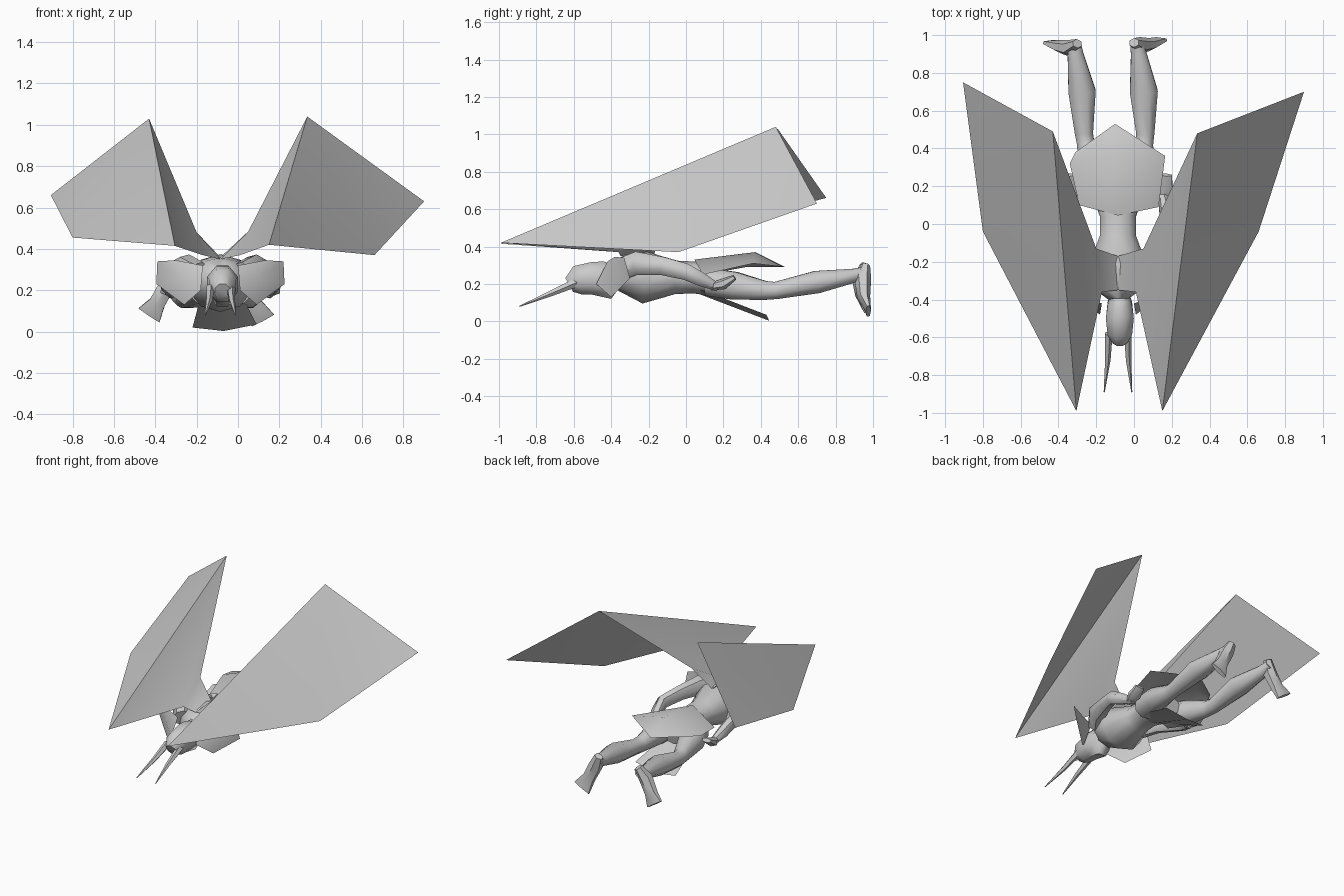
import bpy
import math
from mathutils import Vector

CX = -0.085  # body's mirror plane


def make(name, verts, faces):
    me = bpy.data.meshes.new(name)
    me.from_pydata([tuple(v) for v in verts], [], faces)
    me.update()
    for p in me.polygons:
        p.use_smooth = True
    me.set_sharp_from_angle(angle=math.radians(50))
    ob = bpy.data.objects.new(name, me)
    bpy.context.collection.objects.link(ob)
    return ob


def tube(name, path, n=8, ref=(0, 0, 1)):
    """Loft elliptical rings; path items are x, y, z, half width, half depth."""
    pts = [Vector(p[:3]) for p in path]
    verts, faces = [], []
    for i, p in enumerate(path):
        t = (pts[min(i + 1, len(pts) - 1)] - pts[max(i - 1, 0)]).normalized()
        side = t.cross(Vector(ref)).normalized()
        up = side.cross(t)
        for k in range(n):
            a = 2 * math.pi * (k + 0.5) / n
            verts.append(pts[i] + side * math.cos(a) * p[3] + up * math.sin(a) * p[4])
    for i in range(len(path) - 1):
        for k in range(n):
            a, b = i * n + k, i * n + (k + 1) % n
            faces.append((a, a + n, b + n, b))
    faces.append(tuple(range(n)))
    faces.append(tuple(reversed(range((len(path) - 1) * n, len(path) * n))))
    return make(name, verts, faces)


def flip(path):
    return [(2 * CX - p[0], *p[1:]) for p in path]


# Torso, head
tube("torso", [(CX, -0.40, .27, .05, .05), (CX, -0.34, .26, .13, .10), (CX, -0.22, .235, .16, .14),
               (CX, -0.06, .235, .10, .09), (CX, 0.04, .235, .10, .085), (CX, 0.15, .22, .14, .085),
               (CX, 0.27, .19, .07, .05)], 10)
tube("head", [(CX + .01, -0.35, .26, .045, .05), (CX + .01, -0.42, .22, .07, .11), (CX + .01, -0.50, .23, .08, .095),
              (CX + .01, -0.58, .22, .07, .085), (CX + .01, -0.625, .195, .04, .045)], 8)

# Horns, arms, hands, shoulder plates
horn = [(-.035, -.58, .21, .022, .025), (-.03, -.72, .15, .016, .016), (-.012, -.89, .08, .003, .003)]
arm = [(.02, -.34, .28, .06, .06), (.08, -.26, .31, .06, .065), (.13, -.12, .295, .045, .05),
       (.18, .0, .265, .04, .045), (.17, .08, .225, .038, .038), (.15, .17, .18, .022, .022)]
hand = [(.15, .13, .185, .022, .02), (.165, .20, .20, .045, .03), (.17, .26, .235, .035, .015)]
pad = [(.10, -.41, .26), (.0, -.42, .32), (.13, -.38, .345), (.22, -.33, .34),
       (.225, -.30, .23), (.09, -.40, .13), (.01, -.48, .20)]
for side, f in (("right", list), ("left", flip)):
    tube(side + "_horn", f(horn), 5)
    tube(side + "_arm", f(arm), 7)
    tube(side + "_hand", f(hand), 6)
    make(side + "_shoulder_plate", f(pad), [(0, i, i % 6 + 1) for i in range(1, 7)])

# Legs and flared feet
legs = {
    "right": [(.0, .12, .21, .08, .08), (.04, .26, .19, .085, .08), (.055, .42, .165, .05, .055),
              (.06, .48, .165, .052, .05), (.052, .70, .21, .08, .065), (.025, .90, .245, .045, .04),
              (.012, .96, .265, .035, .03)],
    "left": [(-.17, .12, .21, .08, .08), (-.22, .26, .19, .085, .08), (-.255, .42, .165, .05, .055),
             (-.265, .48, .165, .052, .05), (-.275, .70, .21, .078, .065), (-.31, .90, .245, .045, .04),
             (-.315, .96, .265, .035, .03)],
}
feet = {
    "right": [(.0, .96, .30, .03, .025), (.03, .945, .23, .045, .045), (.08, .95, .13, .045, .035),
              (.12, .975, .055, .07, .015)],
    "left": [(-.30, .955, .30, .03, .025), (-.34, .93, .23, .045, .045), (-.39, .94, .14, .045, .035),
             (-.43, .96, .08, .07, .015)],
}
for side in legs:
    tube(side + "_leg", legs[side], 8)
    tube(side + "_foot", feet[side], 6, (0, 1, 0))

# Rear skirt plate: ridge down the middle
make("rear_skirt", [(-.29, .10, .25), (CX, .045, .33), (.13, .09, .25),
                    (-.34, .32, .29), (-.09, .37, .37), (.165, .36, .31),
                    (-.31, .38, .30), (-.10, .53, .29)],
     [(0, 3, 4, 1), (1, 4, 5, 2), (3, 6, 7, 4), (4, 7, 5)])

# Front skirt flap below
make("front_skirt", [(-.18, .08, .17), (CX, .06, .15), (.02, .08, .17),
                     (-.22, .43, .02), (-.07, .445, .003), (.09, .43, .035)],
     [(0, 1, 4, 3), (1, 2, 5, 4)])

# Wings: tip, outer, lower, leading point, neck root, rear root
wings = {
    "right": [(.335, .48, 1.04), (.90, .70, .63), (.66, -.04, .37), (.15, -.99, .42),
              (.01, -.36, .37), (.05, -.13, .485), (CX, -.17, .36), (CX, -.35, .35)],
    "left": [(-.43, .49, 1.03), (-.905, .75, .66), (-.80, -.04, .455), (-.305, -.99, .415),
             (-.17, -.36, .37), (-.20, -.13, .48), (CX, -.17, .36), (CX, -.35, .35)],
}
for side, w in wings.items():
    make(side + "_wing", w, [(0, 1, 2), (0, 2, 3), (0, 3, 4, 5), (5, 4, 7, 6)])
